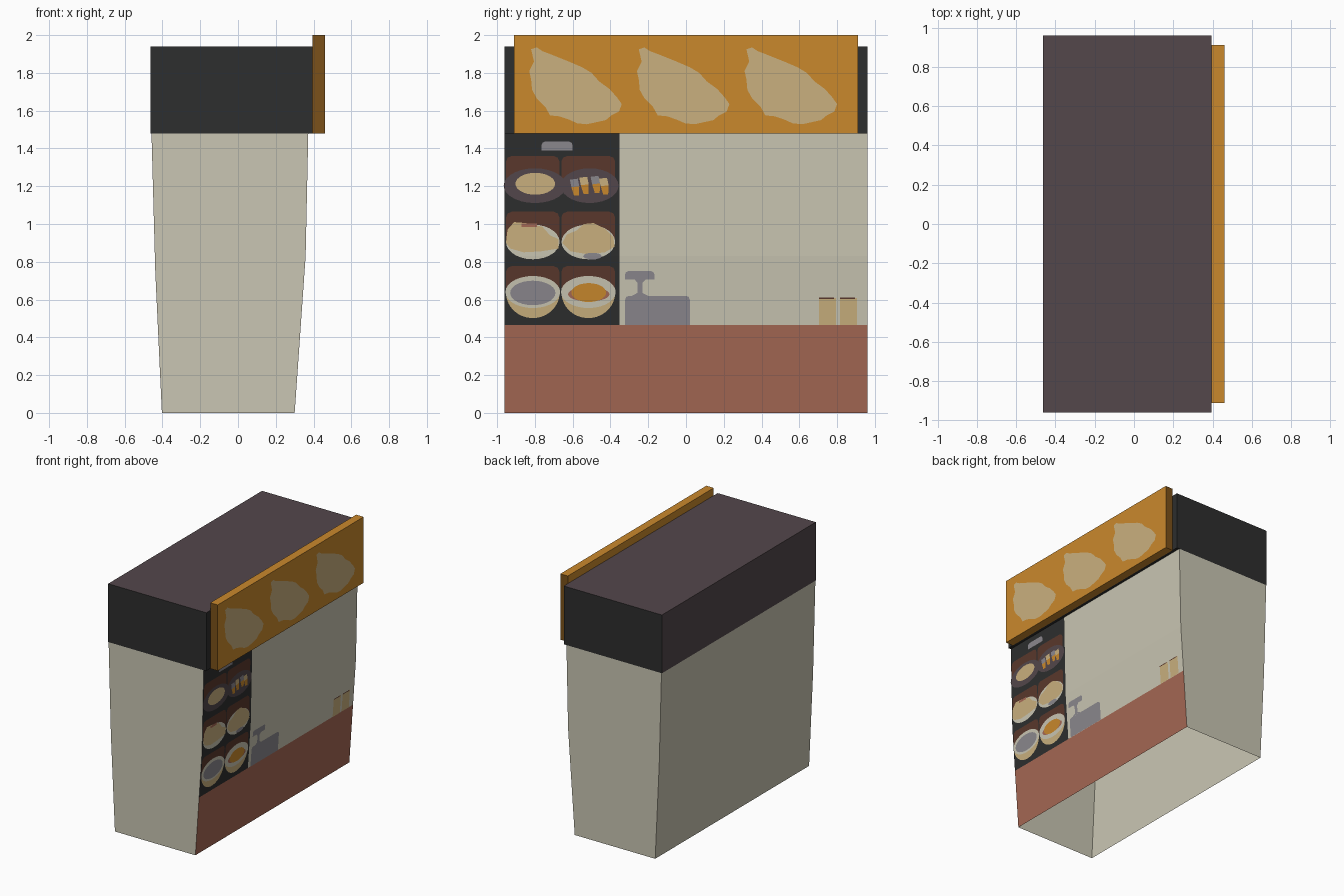
import bpy, bmesh, math
from mathutils import Vector

if "Cube" in bpy.data.objects:
    bpy.data.objects.remove(bpy.data.objects["Cube"])


def material(name, hexcode):
    def lin(i):
        c = int(hexcode[i:i + 2], 16) / 255
        return c / 12.92 if c < 0.04045 else ((c + 0.055) / 1.055) ** 2.4
    m = bpy.data.materials.new(name)
    m.diffuse_color = (lin(0), lin(2), lin(4), 1)
    m.use_nodes = True
    m.node_tree.nodes["Principled BSDF"].inputs["Base Color"].default_value = m.diffuse_color
    return m


CREAM = material("cream", "CAC6B3")
RED = material("brick_red", "A56854")
ORANGE = material("orange", "CA892C")
AMBER = material("dark_amber", "7B5119")
TAN = material("tan", "CAB07E")
DARK = material("charcoal", "2D2E2E")
PLUM = material("plum_brown", "53474B")
BROWN = material("brown", "5A382C")
GRAY = material("gray", "8B888E")

BEND = 0.83          # height where the front wall changes slope
COUNTER = 0.465      # top of the red counter band
EAVE = 1.48


def wall_x(z):
    """x of the serving wall at height z."""
    if z < BEND:
        return 0.30 + 0.058 * z / BEND
    return 0.358 + 0.014 * (z - BEND) / (EAVE - BEND)


def finish(name, bm, mats):
    me = bpy.data.meshes.new(name)
    bm.to_mesh(me)
    bm.free()
    for m in mats:
        me.materials.append(m)
    ob = bpy.data.objects.new(name, me)
    bpy.context.collection.objects.link(ob)
    return ob


def box(name, lo, hi, mats, rule):
    bm = bmesh.new()
    bmesh.ops.create_cube(bm, size=1)
    for v in bm.verts:
        v.co = [(l + h) / 2 + c * (h - l) for l, h, c in zip(lo, hi, v.co)]
    bm.normal_update()
    for f in bm.faces:
        f.material_index = rule(f.normal)
    return finish(name, bm, mats)


def cut(bm, co, no):
    bmesh.ops.bisect_plane(bm, geom=bm.verts[:] + bm.edges[:] + bm.faces[:],
                           plane_co=co, plane_no=no)


def decal(name, pts, mat, layer=1, x=None):
    """Thin painted shape given in (y, z), laid on the wall or at a fixed x."""
    bm = bmesh.new()
    f = bm.faces.new([bm.verts.new((0, y, z)) for y, z in pts])
    f.normal_update()
    if f.normal.x < 0:
        f.normal_flip()
    bmesh.ops.triangulate(bm, faces=[f])
    cut(bm, (0, 0, BEND), (0, 0, 1))
    for v in bm.verts:
        v.co.x = (wall_x(v.co.z) if x is None else x) + 0.0015 * layer
    return finish(name, bm, [mat])


def ellipse(y, z, ry, rz, a0=0, a1=360, n=28):
    steps = n if a1 - a0 == 360 else n + 1
    return [(y + ry * math.cos(math.radians(a0 + (a1 - a0) * i / n)),
             z + rz * math.sin(math.radians(a0 + (a1 - a0) * i / n))) for i in range(steps)]


def rect(y0, y1, z0, z1, r=0.0):
    """Rectangle with clipped top corners."""
    return [(y0, z0), (y1, z0), (y1, z1 - r), (y1 - 0.3 * r, z1 - 0.3 * r), (y1 - r, z1),
            (y0 + r, z1), (y0 + 0.3 * r, z1 - 0.3 * r), (y0, z1 - r)] if r else \
        [(y0, z0), (y1, z0), (y1, z1), (y0, z1)]


# Stall body: tapered shell open underneath, with counter and menu panel cut in
bm = bmesh.new()
profile = [(-0.403, 0), (0.30, 0), (wall_x(BEND), BEND), (wall_x(EAVE), EAVE),
           (-0.458, EAVE), (-0.438, 0.75)]
face = bm.faces.new([bm.verts.new((x, -0.96, z)) for x, z in profile])
ext = bmesh.ops.extrude_face_region(bm, geom=[face], use_keep_orig=True)
bmesh.ops.translate(bm, vec=(0, 1.92, 0),
                    verts=[g for g in ext["geom"] if isinstance(g, bmesh.types.BMVert)])
bmesh.ops.recalc_face_normals(bm, faces=bm.faces[:])
bmesh.ops.delete(bm, geom=[f for f in bm.faces if abs(f.normal.z) > 0.9], context='FACES')
front = [f for f in bm.faces if f.normal.x > 0.9]
for co, no in (((0, 0, COUNTER), (0, 0, 1)), ((0, -0.352, 0), (0, 1, 0))):
    front = [f for f in bm.faces if f.normal.x > 0.9]
    geom = set(front) | {e for f in front for e in f.edges} | {v for f in front for v in f.verts}
    bmesh.ops.bisect_plane(bm, geom=list(geom), plane_co=co, plane_no=no)
    bm.normal_update()
for f in bm.faces:
    c = f.calc_center_median()
    if f.normal.x > 0.9:
        f.material_index = 1 if c.z < COUNTER else 2 if c.y < -0.352 else 0
finish("stall_body", bm, [CREAM, RED, DARK])

# Roof box: plum top and back, charcoal elsewhere
box("roof_box", (-0.462, -0.96, EAVE), (0.395, 0.96, 1.94), [DARK, PLUM],
    lambda n: 1 if n.z > 0.5 or n.x < -0.5 else 0)

# Sign board with darker ends and three wedge shapes
box("sign_board", (0.395, -0.91, EAVE), (0.46, 0.91, 2.0), [ORANGE, AMBER],
    lambda n: 1 if abs(n.y) > 0.5 else 0)
wedge = [(-.82, 1.925), (-.79, 1.935), (-.76, 1.915), (-.72, 1.90), (-.62, 1.86), (-.55, 1.83),
         (-.50, 1.80), (-.46, 1.755), (-.405, 1.715), (-.365, 1.67), (-.34, 1.635),
         (-.355, 1.595), (-.395, 1.575), (-.425, 1.55), (-.47, 1.54), (-.525, 1.528),
         (-.575, 1.533), (-.62, 1.553), (-.67, 1.57), (-.72, 1.575), (-.745, 1.62),
         (-.79, 1.665), (-.815, 1.71), (-.82, 1.765), (-.83, 1.81), (-.805, 1.86)]
for i in range(3):
    decal(f"sign_wedge_{i + 1}", [(y + 0.57 * i, z) for y, z in wedge], TAN, 1, 0.46)

# Menu panel: lamp and brown picture tiles
decal("panel_lamp", rect(-0.765, -0.60, 1.39, 1.437, 0.02), GRAY)
for side, y0, y1 in (("left", -0.953, -0.67), ("right", -0.66, -0.375)):
    for row, z0, z1 in (("top", 1.20, 1.36), ("middle", 0.90, 1.065), ("bottom", 0.62, 0.777)):
        decal(f"tile_{row}_{side}", rect(y0, y1, z0, z1, 0.03), BROWN)

# Top row: plates with a round bread and a pile of sticks
decal("plate_left", ellipse(-0.80, 1.203, 0.165, 0.092), PLUM, 2)
decal("plate_right", ellipse(-0.51, 1.203, 0.153, 0.092), PLUM, 2)
decal("round_bread", ellipse(-0.798, 1.213, 0.105, 0.058), TAN, 3)
for i, y in enumerate((-0.585, -0.535, -0.475, -0.43)):
    z = (1.15, 1.16, 1.165, 1.155)[i]
    decal(f"stick_{i + 1}", [(y - .022, z + .045), (y - .008, z), (y + .018, z), (y + .02, z + .05)],
          ORANGE, 3)
    decal(f"stick_tip_{i + 1}", [(y - .03, z + .085), (y - .022, z + .045), (y + .02, z + .05),
                                 (y + .012, z + .09)], TAN if i % 2 else GRAY, 3)

# Middle row: pale plates with a wrap and a bun
for side, y in (("left", -0.811), ("right", -0.517)):
    decal(f"pale_plate_{side}", ellipse(y, 0.905, 0.142, 0.092), CREAM, 2)
decal("wrap", [(-.953, .90), (-.945, .97), (-.91, 1.01), (-.85, 1.005), (-.76, .985), (-.72, .94),
               (-.675, .92), (-.675, .87), (-.77, .855), (-.86, .85), (-.93, .87)], TAN, 3)
decal("wrap_filling", rect(-0.87, -0.79, 0.985, 1.002), RED, 4)
decal("bun", [(-.655, .90), (-.63, .945), (-.58, .965), (-.54, 1.0), (-.49, 1.005), (-.43, .975),
              (-.385, .93), (-.378, .88), (-.43, .85), (-.52, .84), (-.61, .855)], TAN, 3)
decal("bun_shadow_spot", ellipse(-0.495, 0.83, 0.05, 0.018, n=10), GRAY, 4)

# Bottom row: two bowls
for side, y in (("left", -0.811), ("right", -0.517)):
    decal(f"bowl_{side}", ellipse(y, 0.637, 0.142, 0.135, 180, 360), TAN, 2)
    decal(f"bowl_rim_{side}", ellipse(y, 0.64, 0.145, 0.085), CREAM, 3)
decal("soup", ellipse(-0.811, 0.635, 0.12, 0.065), GRAY, 4)
decal("stew_meat", ellipse(-0.515, 0.628, 0.11, 0.038), RED, 4)
decal("stew", ellipse(-0.515, 0.637, 0.092, 0.05), ORANGE, 5)

# Till on the counter
decal("till_base", rect(-0.322, 0.02, COUNTER, 0.62, 0.02), GRAY)
decal("till_neck", [(-.285, .62), (-.20, .62), (-.23, .635), (-.23, .69), (-.21, .71),
                    (-.275, .71), (-.258, .69), (-.258, .635)], GRAY, 2)
decal("till_screen", rect(-0.322, -0.168, 0.705, 0.75, 0.015), GRAY, 3)

# Cups with dark lids
for i, y in enumerate((0.703, 0.815)):
    decal(f"cup_{i + 1}", rect(y, y + 0.09, COUNTER, 0.608), TAN)
    decal(f"cup_lid_{i + 1}", rect(y, y + 0.08, 0.603, 0.61), BROWN, 2)
